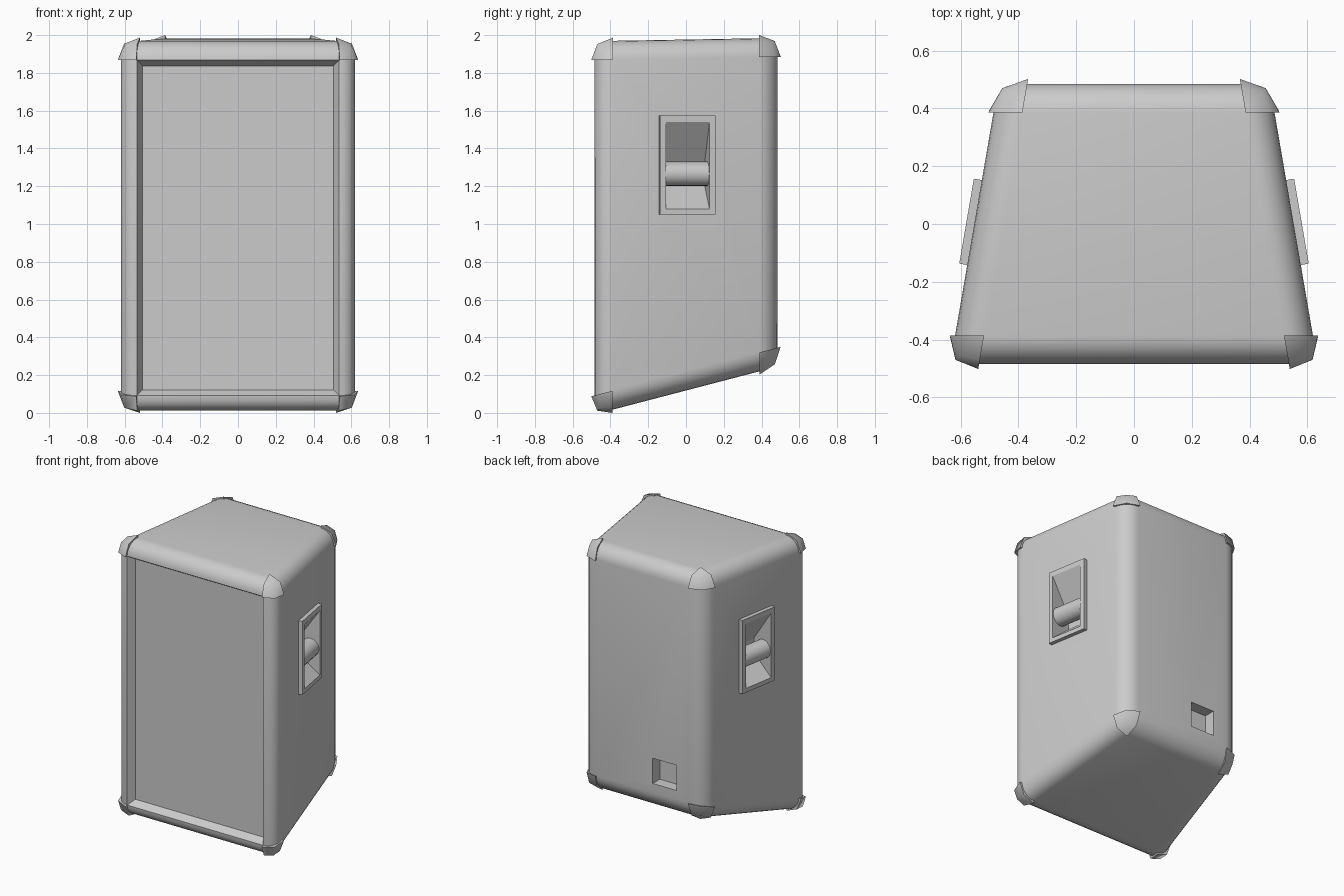
import bpy, bmesh, math
from mathutils import Vector, Matrix

if "Cube" in bpy.data.objects:
    bpy.data.objects.remove(bpy.data.objects["Cube"])


def make(name, bm):
    bmesh.ops.recalc_face_normals(bm, faces=bm.faces)
    me = bpy.data.meshes.new(name)
    bm.to_mesh(me)
    bm.free()
    ob = bpy.data.objects.new(name, me)
    bpy.context.collection.objects.link(ob)
    return ob


def activate(ob):
    bpy.ops.object.select_all(action='DESELECT')
    ob.select_set(True)
    bpy.context.view_layer.objects.active = ob


def smooth(ob, deg=30):
    activate(ob)
    bpy.ops.object.shade_smooth_by_angle(angle=math.radians(deg))


def cut(ob, cutter):
    m = ob.modifiers.new("cut", 'BOOLEAN')
    m.operation, m.solver, m.object = 'DIFFERENCE', 'EXACT', cutter
    activate(ob)
    bpy.ops.object.modifier_apply(modifier=m.name)


def prism(name, profile, half, mat):
    """Extrude a (depth, z) profile along the local x axis."""
    bm = bmesh.new()
    ends = [[bm.verts.new(mat @ Vector((s * half, z, c))) for c, z in profile]
            for s in (-1, 1)]
    n = len(profile)
    bm.faces.new(ends[0])
    bm.faces.new(ends[1])
    for i in range(n):
        j = (i + 1) % n
        bm.faces.new((ends[0][i], ends[0][j], ends[1][j], ends[1][i]))
    return make(name, bm)


# Outer corner points: tapered plan, raked bottom, slightly raked top
HALF_W = {-1: 0.636, 1: 0.469}
BOTTOM = {-1: -0.008, 1: 0.245}
TOP = {-1: 1.968, 1: 1.985}
D = 0.485


def corner(sx, sy, sz):
    return Vector((sx * HALF_W[sy], sy * D, (TOP if sz > 0 else BOTTOM)[sy]))


signs = [(x, y, z) for x in (-1, 1) for y in (-1, 1) for z in (-1, 1)]

# Cabinet with rounded edges and recessed front
bm = bmesh.new()
for s in signs:
    bm.verts.new(corner(*s))
bmesh.ops.convex_hull(bm, input=bm.verts)
bmesh.ops.dissolve_limit(bm, angle_limit=0.02, verts=bm.verts, edges=bm.edges)
bmesh.ops.recalc_face_normals(bm, faces=bm.faces)
bmesh.ops.bevel(bm, geom=list(bm.edges), offset=0.1, offset_type='OFFSET',
                segments=6, profile=0.5, affect='EDGES', clamp_overlap=True)
bm.normal_update()
front = max((f for f in bm.faces if f.normal.y < -0.99), key=lambda f: f.calc_area())
bmesh.ops.inset_individual(bm, faces=[front], thickness=0.043, depth=-0.05)
cabinet = make("cabinet", bm)

# Socket recess in the back
socket = prism("socket_cutter", [(-0.08, 0.41), (0.1, 0.41), (0.1, 0.59), (-0.08, 0.59)],
               0.093, Matrix(((1, 0, 0, -0.17), (0, 0, 1, D), (0, 1, 0, 0), (0, 0, 0, 1))))
cut(cabinet, socket)
bpy.data.objects.remove(socket)

# Side handles: raised plate, wedge-shaped pocket and round bar
t = Vector((HALF_W[1] - HALF_W[-1], 2 * D, 0)).normalized()
n = Vector((t.y, -t.x, 0))
y0 = 0.005
x0 = HALF_W[-1] + (y0 + D) * t.x / t.y
frame = Matrix(((t.x, 0, n.x, x0), (t.y, 0, n.y, y0), (0, 1, 0, 0), (0, 0, 0, 1)))
for side, sx in (("right", 1), ("left", -1)):
    mat = Matrix.Diagonal((sx, 1, 1, 1)) @ frame
    plate = prism("handle_plate_" + side,
                  [(-0.01, 1.05), (0.028, 1.05), (0.028, 1.575), (-0.01, 1.575)], 0.149, mat)
    pocket = prism("pocket_cutter",
                   [(0.06, 1.08), (0.028, 1.08), (-0.13, 1.21),
                    (-0.13, 1.31), (0.028, 1.54), (0.06, 1.54)], 0.116, mat)
    cut(cabinet, pocket)
    cut(plate, pocket)
    bpy.data.objects.remove(pocket)
    ring = [(-0.042 + 0.065 * math.cos(a), 1.265 + 0.065 * math.sin(a))
            for a in (math.tau * i / 16 for i in range(16))]
    smooth(prism("handle_bar_" + side, ring, 0.117, mat))
smooth(cabinet)

# Corner protectors: two-step octants following the three edges at each corner
for sx, sy, sz in signs:
    p = corner(sx, sy, sz)
    d = [(p - q).normalized() for q in (corner(-sx, sy, sz), corner(sx, -sy, sz),
                                        corner(sx, sy, -sz))]
    c = p - 0.1 * (d[0] + d[1] + d[2])
    R, M, K = 0.117, 0.72, 0.61
    bm = bmesh.new()
    centre = bm.verts.new(c)
    tip = [bm.verts.new(c + R * v) for v in d]
    mid = [bm.verts.new(c + R * M * (d[i] + d[(i + 1) % 3])) for i in range(3)]
    peak = bm.verts.new(c + R * K * (d[0] + d[1] + d[2]))
    for i in range(3):
        bm.faces.new((tip[i], mid[i], peak, mid[i - 1]))
        bm.faces.new((centre, tip[i], mid[i], tip[(i + 1) % 3]))
    name = "corner_protector_%s_%s_%s" % ("top" if sz > 0 else "bottom",
                                          "back" if sy > 0 else "front",
                                          "right" if sx > 0 else "left")
    smooth(make(name, bm), 65)
